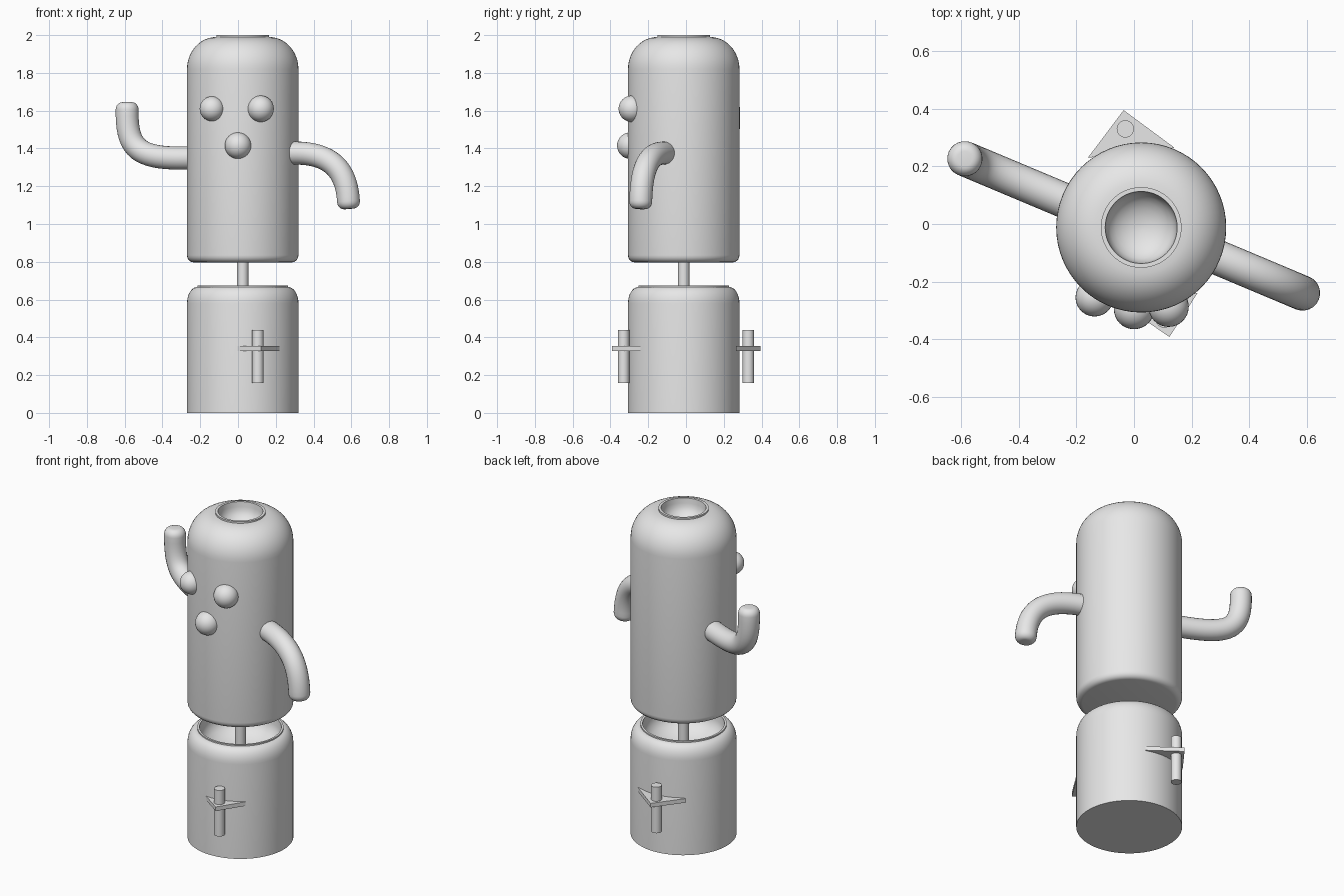
import bpy, bmesh, math
from mathutils import Vector
from mathutils.geometry import interpolate_bezier

old = bpy.data.objects.get("Cube")
if old:
    bpy.data.objects.remove(old, do_unlink=True)

# One plain grey for everything
grey = bpy.data.materials.new("plain grey")
grey.use_nodes = True
grey.diffuse_color = (0.8, 0.8, 0.8, 1)
grey.node_tree.nodes["Principled BSDF"].inputs["Base Color"].default_value = (0.8, 0.8, 0.8, 1)

CX, CY, R = 0.025, -0.012, 0.295    # shared axis and radius of both bodies


def finish(name, bm, angle=40):
    bmesh.ops.recalc_face_normals(bm, faces=bm.faces)
    mesh = bpy.data.meshes.new(name)
    bm.to_mesh(mesh)
    bm.free()
    mesh.materials.append(grey)
    ob = bpy.data.objects.new(name, mesh)
    bpy.context.collection.objects.link(ob)
    bpy.ops.object.select_all(action='DESELECT')
    ob.select_set(True)
    bpy.context.view_layer.objects.active = ob
    bpy.ops.object.shade_smooth_by_angle(angle=math.radians(angle))
    return ob


def skin(bm, rings):
    """Join equal rings of points into a tube with closed ends."""
    loops = [[bm.verts.new(p) for p in ring] for ring in rings]
    n = len(loops[0])
    for a, b in zip(loops, loops[1:]):
        for i in range(n):
            j = (i + 1) % n
            bm.faces.new((a[i], a[j], b[j], b[i]))
    bm.faces.new(loops[0])
    bm.faces.new(loops[-1])


def circle(centre, u, v, r, n):
    return [centre + r * (math.cos(t) * u + math.sin(t) * v)
            for t in (2 * math.pi * i / n for i in range(n))]


X, Y, Z = Vector((1, 0, 0)), Vector((0, 1, 0)), Vector((0, 0, 1))


def lathe(name, profile, x=CX, y=CY, n=64, angle=40):
    bm = bmesh.new()
    skin(bm, [circle(Vector((x, y, z)), X, Y, r, n) for r, z in profile])
    return finish(name, bm, angle)


def arc(r0, z0, dr, dz, steps=10):
    """Quarter round from a vertical wall inward by dr and along z by dz."""
    return [(r0 - dr * (1 - math.cos(t)), z0 + dz * math.sin(t))
            for t in (math.pi / 2 * i / steps for i in range(steps + 1))]


def bowl(r, z, depth, steps=6):
    """Dished floor running from radius r at height z to the middle."""
    return [(r * math.cos(t), z - depth * math.sin(t))
            for t in (math.pi / 2 * i / (steps + 0.3) for i in range(steps + 1))]


# Upper body: rounded shoulders, small lip and a recessed opening
lathe("upper_body",
      arc(R, 0.835, 0.035, -0.038, 5)[::-1]
      + arc(R, 1.82, 0.155, 0.17, 12)
      + [(0.14, 2.0), (0.125, 2.0)]
      + bowl(0.122, 1.97, 0.09))

# Lower body: rounded top edge, lip and hollow
lathe("lower_body",
      [(R, 0)] + arc(R, 0.58, 0.055, 0.087, 8)
      + [(0.24, 0.675), (0.228, 0.675)]
      + bowl(0.226, 0.63, 0.12))

# Post joining the bodies
lathe("post", [(0.03, 0.5), (0.03, 0.83)], n=24)

# Fins: an upright rod with a thin triangular plate, front and back
FINS = {
    "front": ((0.105, -0.33), [(-0.055, -0.27), (0.123, -0.392), (0.22, -0.24)]),
    "back": ((-0.03, 0.33), [(0.14, 0.265), (-0.036, 0.395), (-0.16, 0.23)]),
}
for side, ((rx, ry), tri) in FINS.items():
    lathe(side + "_rod", [(0.03, 0.157), (0.03, 0.44)], rx, ry, 24)
    bm = bmesh.new()
    skin(bm, [[Vector((x, y, z)) for x, y in tri] for z in (0.328, 0.353)])
    finish(side + "_fin", bm)

# Eyes and nose
FACE = {
    "right_eye": (-0.137, -0.255, 1.61, 0.066),
    "left_eye": (0.12, -0.287, 1.61, 0.07),
    "nose": (0, -0.295, 1.415, 0.07),
}
for name, (x, y, z, r) in FACE.items():
    bm = bmesh.new()
    bmesh.ops.create_uvsphere(bm, u_segments=32, v_segments=16, radius=r)
    bmesh.ops.translate(bm, verts=bm.verts, vec=(x, y, z))
    finish(name, bm)


def arm(name, pts, slope, offset, r=0.061):
    """Bent tube in a slanted upright plane, with a rounded tip."""
    path = interpolate_bezier(*[Vector((x, offset + slope * x, z)) for x, z in pts], 20)
    side = Vector((slope, -1, 0)).normalized()
    tangents = [(path[min(i + 1, 19)] - path[max(i - 1, 0)]).normalized() for i in range(20)]
    rings = [circle(p, side, side.cross(t), r, 24) for p, t in zip(path, tangents)]
    end, t = path[-1], tangents[-1]
    for rad, z in arc(r, 0, 0.035, 0.04, 6)[1:]:
        rings.append(circle(end + t * z, side, side.cross(t), rad, 24))
    bm = bmesh.new()
    skin(bm, rings)
    finish(name, bm)


# Arms: left hangs down and forward, right is raised and back
arm("left_arm", [(0.27, 1.375), (0.5, 1.385), (0.575, 1.28), (0.585, 1.12)], -0.42, 0.006)
arm("right_arm", [(-0.22, 1.35), (-0.52, 1.34), (-0.59, 1.38), (-0.587, 1.605)], -0.42, -0.02)
